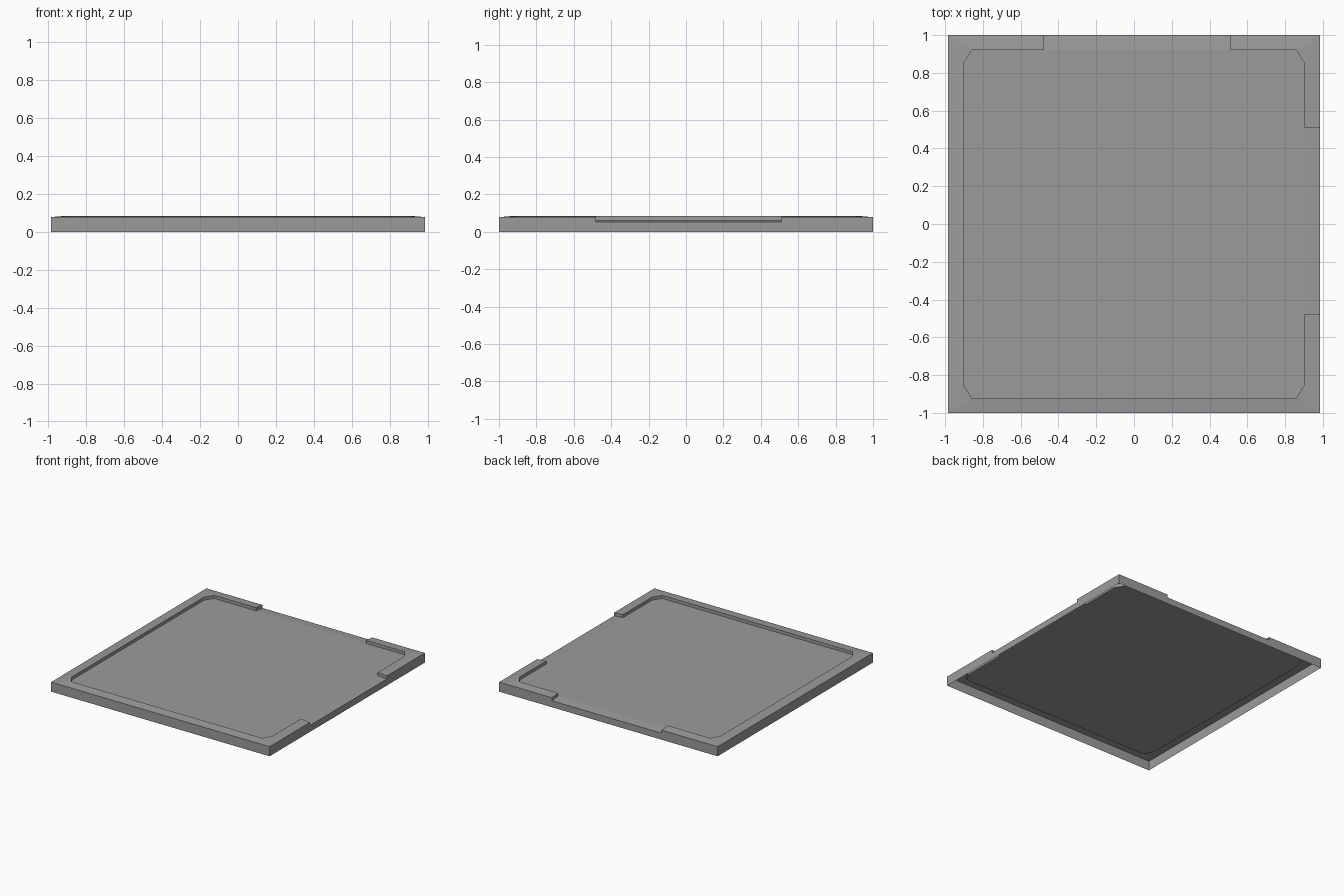
import bpy
import bmesh

cube = bpy.data.objects.get("Cube")
if cube:
    bpy.data.objects.remove(cube)

grey = bpy.data.materials.new("mid grey")
grey.use_nodes = True
colour = (0.33, 0.33, 0.33, 1)
grey.diffuse_color = colour
grey.node_tree.nodes["Principled BSDF"].inputs["Base Color"].default_value = colour

HALF_X, HALF_Y = 0.985, 1.0       # outer footprint
IN_X, IN_Y = 0.903, 0.92          # inside of the rim
CUT_X, CUT_Y = 0.043, 0.07        # corner chamfers
GAP = (-0.48, 0.51)               # opening along a side
FLOOR, LIP = 0.06, 0.053          # floor, and its outer edge in a gap
RIM_IN, RIM_OUT = 0.085, 0.078    # rim top slopes slightly outward

# Stations around the tray: inner point, outer point, is the next stretch raised
stations = []


def corner(sx, sy):
    outer = (sx * HALF_X, sy * HALF_Y)
    a = (sx * IN_X, sy * (IN_Y - CUT_Y))
    b = (sx * (IN_X - CUT_X), sy * IN_Y)
    for p in ((a, b) if sx == sy else (b, a)):
        stations.append((p, outer, True))


corner(-1, -1)
corner(1, -1)
stations.append(((IN_X, GAP[0]), (HALF_X, GAP[0]), False))
stations.append(((IN_X, GAP[1]), (HALF_X, GAP[1]), True))
corner(1, 1)
stations.append(((GAP[1], IN_Y), (GAP[1], HALF_Y), False))
stations.append(((GAP[0], IN_Y), (GAP[0], HALF_Y), True))
corner(-1, 1)

bm = bmesh.new()


def face(*points):
    unique = list(dict.fromkeys(points))
    if len(unique) > 2:
        bm.faces.new([bm.verts.new(p) for p in unique])


# Floor panel
face(*[(*inner, FLOOR) for inner, _, _ in stations])

# Rim tops, walls and gap ends
for i, (in_a, out_a, raised) in enumerate(stations):
    in_b, out_b, _ = stations[(i + 1) % len(stations)]
    zi, zo = (RIM_IN, RIM_OUT) if raised else (FLOOR, LIP)
    face((*out_a, zo), (*out_b, zo), (*in_b, zi), (*in_a, zi))
    face((*out_a, 0), (*out_b, 0), (*out_b, zo), (*out_a, zo))
    if raised:
        face((*in_b, FLOOR), (*in_a, FLOOR), (*in_a, RIM_IN), (*in_b, RIM_IN))
    if raised != stations[i - 1][2]:
        end = [(*out_a, LIP), (*out_a, RIM_OUT), (*in_a, RIM_IN), (*in_a, FLOOR)]
        face(*(end if raised else end[::-1]))

bmesh.ops.remove_doubles(bm, verts=bm.verts, dist=0.0005)
mesh = bpy.data.meshes.new("tray_panel")
bm.to_mesh(mesh)
bm.free()
mesh.materials.append(grey)
tray = bpy.data.objects.new("tray_panel", mesh)
bpy.context.collection.objects.link(tray)
